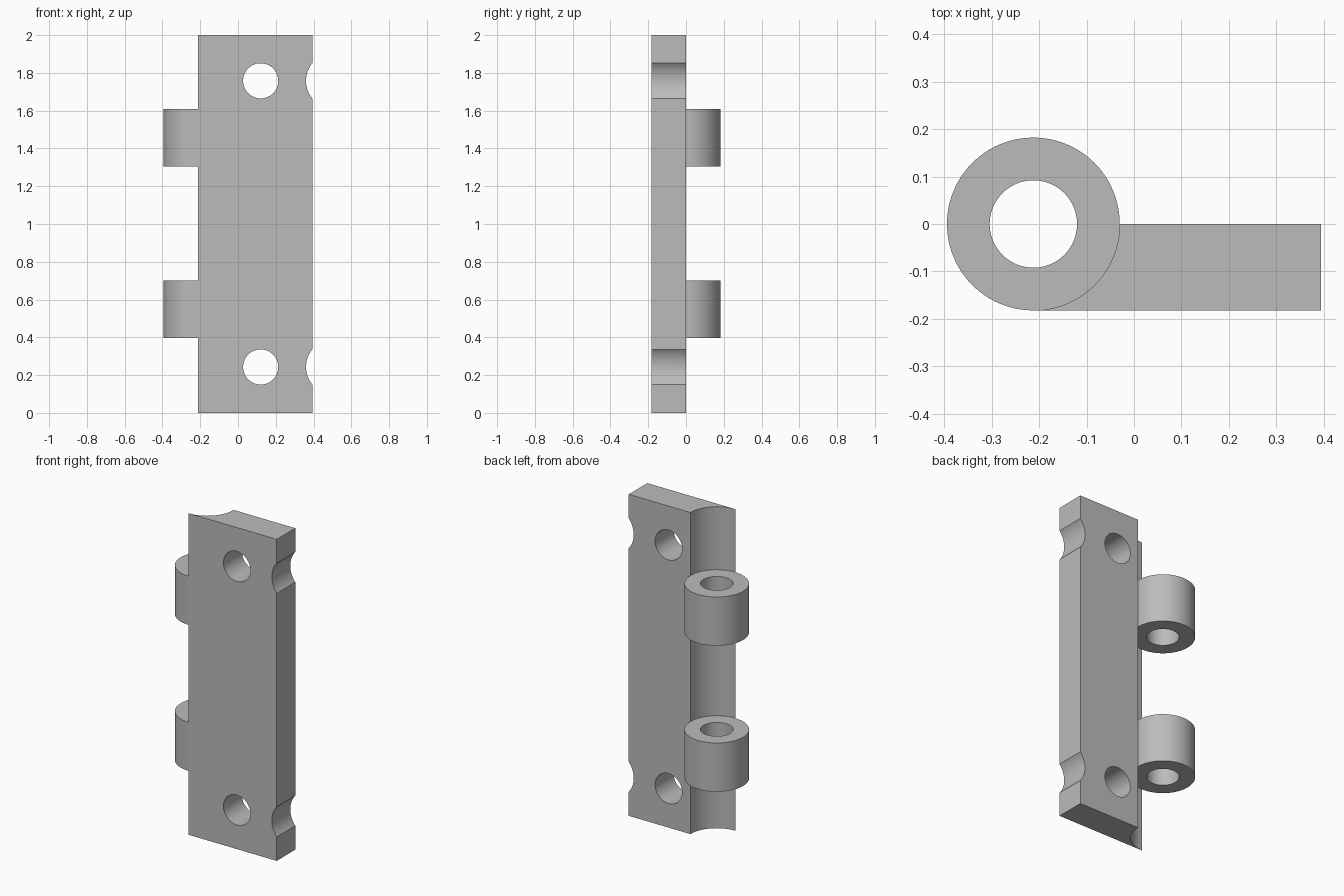
import bpy, bmesh, math
from mathutils import Matrix

if "Cube" in bpy.data.objects:
    bpy.data.objects.remove(bpy.data.objects["Cube"], do_unlink=True)

PIN_X, BARREL_R, BORE_R = -0.212, 0.182, 0.092
RIGHT, HEIGHT, SEG = 0.394, 2.0, 96

grey = bpy.data.materials.new("plain grey")
grey.use_nodes = True
colour = (0.5, 0.5, 0.5, 1)
grey.diffuse_color = colour
grey.node_tree.nodes["Principled BSDF"].inputs["Base Color"].default_value = colour


def finish(bm, name):
    bmesh.ops.recalc_face_normals(bm, faces=bm.faces)
    mesh = bpy.data.meshes.new(name)
    bm.to_mesh(mesh)
    bm.free()
    mesh.materials.append(grey)
    obj = bpy.data.objects.new(name, mesh)
    bpy.context.collection.objects.link(obj)
    return obj


def smooth(obj):
    bpy.ops.object.select_all(action="DESELECT")
    obj.select_set(True)
    bpy.context.view_layer.objects.active = obj
    bpy.ops.object.shade_smooth_by_angle(angle=math.radians(30))


def arc(radius, start, end, steps):
    angles = [start + (end - start) * i / steps for i in range(steps + 1)]
    return [(PIN_X + radius * math.cos(a), radius * math.sin(a)) for a in angles]


# Leaf plate: a slab with a concave seat along the pin axis
bm = bmesh.new()
profile = arc(BARREL_R, -math.pi / 2, 0, 24) + [(RIGHT, 0), (RIGHT, -BARREL_R)]
base = bm.faces.new([bm.verts.new((x, y, 0)) for x, y in profile])
top = bmesh.ops.extrude_face_region(bm, geom=[base])["geom"]
bmesh.ops.translate(bm, vec=(0, 0, HEIGHT),
                    verts=[g for g in top if isinstance(g, bmesh.types.BMVert)])
plate = finish(bm, "leaf_plate")

# Screw holes and shallow edge notches
bm = bmesh.new()
for z in (0.243, 1.758):
    for x, radius in ((0.12, 0.093), (0.506, 0.146)):
        place = Matrix.Translation((x, -0.09, z)) @ Matrix.Rotation(math.pi / 2, 4, "X")
        bmesh.ops.create_cone(bm, cap_ends=True, segments=64, radius1=radius,
                              radius2=radius, depth=0.5, matrix=place)
cutter = finish(bm, "hole_cutter")
cutter.hide_render = True
cut = plate.modifiers.new("holes", "BOOLEAN")
cut.operation, cut.solver, cut.object = "DIFFERENCE", "EXACT", cutter
bpy.context.view_layer.objects.active = plate
bpy.ops.object.modifier_apply(modifier=cut.name)
bpy.data.objects.remove(cutter, do_unlink=True)
smooth(plate)

# Knuckles: two short tubes around the pin axis
for name, low, high in (("lower_knuckle", 0.397, 0.7), ("upper_knuckle", 1.305, 1.608)):
    bm = bmesh.new()
    section = ((BARREL_R, low), (BARREL_R, high), (BORE_R, high), (BORE_R, low))
    rings = [[bm.verts.new((x, y, z)) for x, y in arc(r, 0, 2 * math.pi, SEG)[:-1]]
             for r, z in section]
    for ring, after in zip(rings, rings[1:] + rings[:1]):
        for i in range(SEG):
            j = (i + 1) % SEG
            bm.faces.new((ring[i], ring[j], after[j], after[i]))
    smooth(finish(bm, name))
